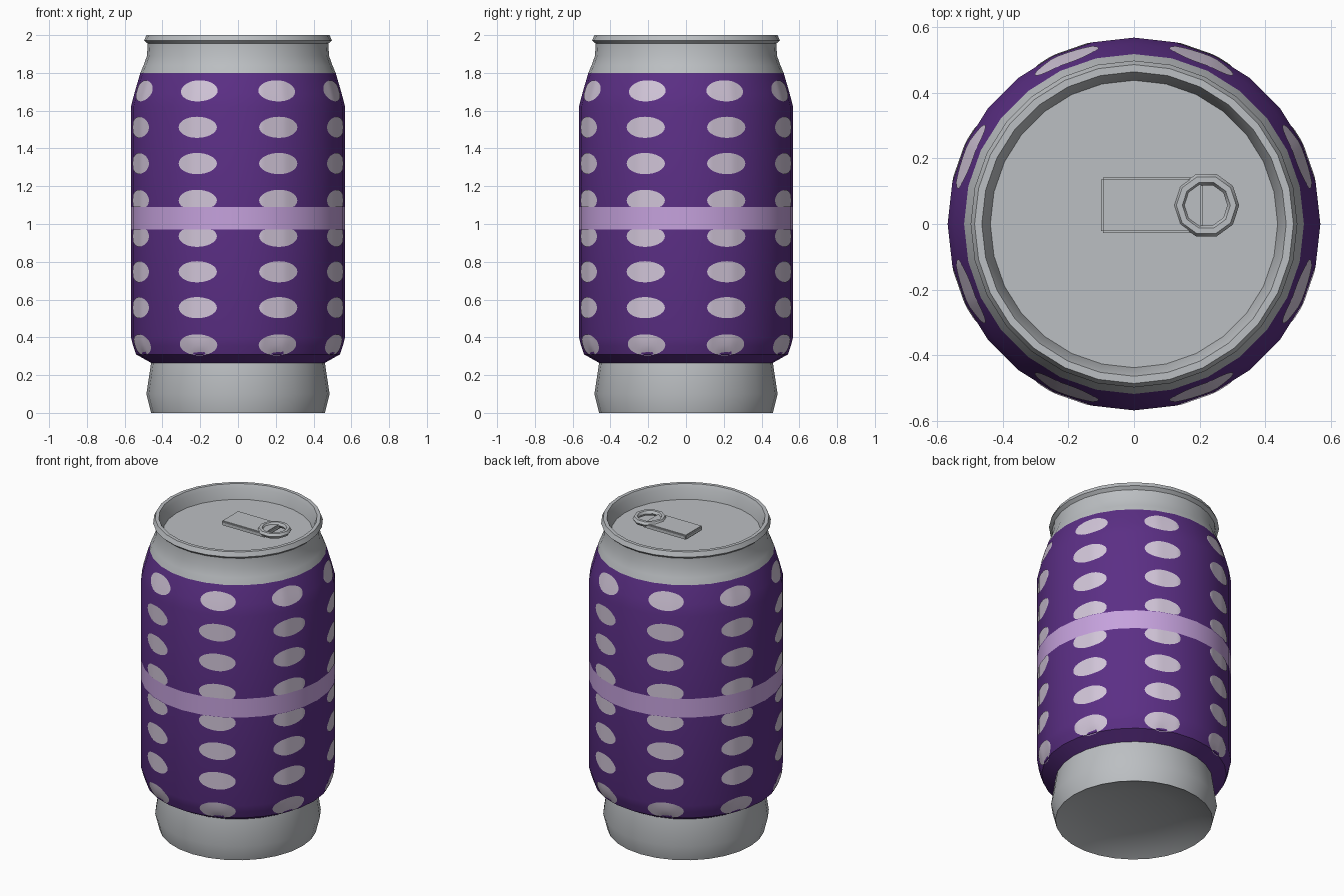
import bpy, bmesh, math
from mathutils import Vector

if "Cube" in bpy.data.objects:
    bpy.data.objects.remove(bpy.data.objects["Cube"])

SIDES = 28


def material(name, rgb):
    m = bpy.data.materials.new(name)
    m.diffuse_color = (*rgb, 1)
    m.use_nodes = True
    m.node_tree.nodes["Principled BSDF"].inputs["Base Color"].default_value = m.diffuse_color
    return m


metal = material("aluminium grey", (0.50, 0.52, 0.54))
purple = material("deep purple", (0.105, 0.028, 0.235))
lilac = material("lilac", (0.56, 0.36, 0.72))
pale = material("pale lavender", (0.64, 0.56, 0.69))


def finish(name, bm, mats, angle=40):
    bmesh.ops.recalc_face_normals(bm, faces=bm.faces)
    me = bpy.data.meshes.new(name)
    bm.to_mesh(me)
    bm.free()
    for m in mats:
        me.materials.append(m)
    ob = bpy.data.objects.new(name, me)
    bpy.context.collection.objects.link(ob)
    bpy.ops.object.select_all(action='DESELECT')
    ob.select_set(True)
    bpy.context.view_layer.objects.active = ob
    bpy.ops.object.shade_smooth_by_angle(angle=math.radians(angle))
    return ob


def lathe(profile):
    bm = bmesh.new()
    verts = [bm.verts.new((r, 0, z)) for r, z in profile]
    edges = [bm.edges.new(p) for p in zip(verts, verts[1:])]
    bmesh.ops.spin(bm, geom=verts + edges, axis=(0, 0, 1), cent=(0, 0, 0),
                   angle=math.tau, steps=SIDES, use_duplicate=False)
    bmesh.ops.remove_doubles(bm, verts=bm.verts, dist=1e-4)
    return bm


# can shell: domed base, painted wall, neck, rolled rim and sunken lid
wall = [(0.46, 0.265), (0.54, 0.31), (0.555, 0.355), (0.567, 0.40),
        (0.567, 0.97), (0.567, 1.09), (0.567, 1.62), (0.549, 1.69), (0.517, 1.80)]
profile = ([(0, 0.08), (0.25, 0.06), (0.39, 0.03), (0.46, 0), (0.485, 0.10)] + wall +
           [(0.50, 1.84), (0.482, 1.89), (0.478, 1.955), (0.497, 1.972), (0.485, 2.0),
            (0.463, 2.0), (0.452, 1.975), (0.437, 1.91), (0, 1.91)])
bm = lathe(profile)
for f in bm.faces:
    z = f.calc_center_median().z
    r = math.hypot(*f.calc_center_median().xy)
    if 0.265 < z < 1.80 and r > 0.47:
        f.material_index = 2 if 0.97 < z < 1.09 else 1
finish("can_shell", bm, [metal, purple, lilac])


# painted dots: thin ovals that follow the faceted wall
def wall_point(angle, z, lift=0.003):
    for (r0, z0), (r1, z1) in zip(wall, wall[1:]):
        if z0 <= z <= z1:
            r = r0 + (r1 - r0) * (z - z0) / (z1 - z0)
            break
    step = math.tau / SIDES
    off = (angle % step) - step / 2
    r = r * math.cos(step / 2) / math.cos(off) + lift
    return Vector((r * math.cos(angle), r * math.sin(angle), z))


bm = bmesh.new()
HALF_W, HALF_H, COLS, ROWS = 0.195, 0.056, 16, 4
for z0 in (1.705, 1.512, 1.32, 1.125, 0.935, 0.747, 0.557, 0.36):
    for k in range(8):
        mid = math.radians(22.5 + 45 * k)
        grid = []
        for i in range(COLS + 1):
            u = -math.cos(math.pi * i / COLS)
            h = HALF_H * math.sqrt(max(0, 1 - u * u))
            col = []
            for j in range(ROWS + 1):
                z = z0 + h * (2 * j / ROWS - 1)
                # the lilac band covers the dots it crosses
                if z0 > 1.03:
                    z = max(z, 1.09)
                else:
                    z = min(z, 0.97) if z0 > 0.9 else z
                col.append(bm.verts.new(wall_point(mid + u * HALF_W, z)))
            grid.append(col)
        for a, b in zip(grid, grid[1:]):
            for j in range(ROWS):
                bm.faces.new((a[j], b[j], b[j + 1], a[j + 1]))
bmesh.ops.remove_doubles(bm, verts=bm.verts, dist=1e-5)
bmesh.ops.dissolve_degenerate(bm, edges=bm.edges, dist=1e-5)
dots = finish("painted_dots", bm, [pale])
# make sure the open ovals face outwards
me = dots.data
for p in me.polygons:
    if p.normal.x * p.center.x + p.normal.y * p.center.y < 0:
        p.flip()

# pull tab plate
bm = bmesh.new()
bmesh.ops.create_cube(bm, size=1)
bmesh.ops.scale(bm, vec=(0.31, 0.17, 0.03), verts=bm.verts)
bmesh.ops.translate(bm, vec=(0.055, 0.057, 1.945), verts=bm.verts)
bmesh.ops.bevel(bm, geom=bm.edges[:], offset=0.006, segments=2, affect='EDGES')
finish("tab_plate", bm, [metal])

# pull tab ring
bm = bmesh.new()
N, M, R, T = 10, 6, 0.082, 0.018
rings = [[bm.verts.new((0.22 + (R + T * math.cos(b)) * math.cos(a),
                        0.057 + (R + T * math.cos(b)) * math.sin(a),
                        1.955 + T * math.sin(b)))
          for b in [math.tau * j / M for j in range(M)]]
         for a in [math.tau * i / N for i in range(N)]]
for i in range(N):
    a, b = rings[i], rings[(i + 1) % N]
    for j in range(M):
        bm.faces.new((a[j], b[j], b[(j + 1) % M], a[(j + 1) % M]))
finish("tab_ring", bm, [metal])
